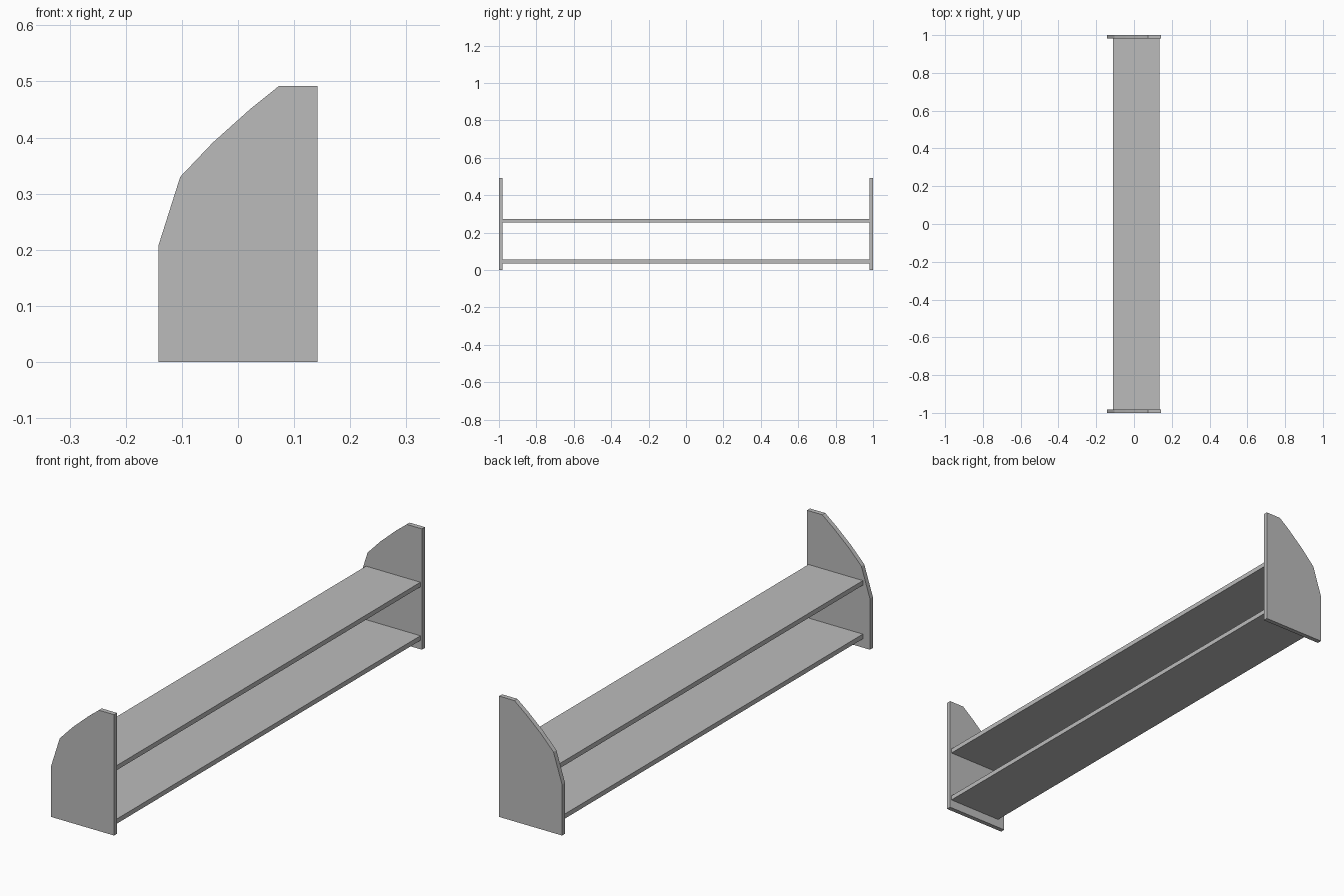
import bpy
import bmesh

cube = bpy.data.objects.get("Cube")
if cube:
    bpy.data.objects.remove(cube, do_unlink=True)

# One plain grey for the whole shelf unit
GREY = (0.5, 0.5, 0.5, 1.0)
grey = bpy.data.materials.new("plain_grey")
grey.use_nodes = True
grey.diffuse_color = GREY
grey.node_tree.nodes["Principled BSDF"].inputs["Base Color"].default_value = GREY

THICK = 0.019
HALF_LENGTH = 1.0


def board(name, profile, y_start, y_end):
    """Extrude an x-z outline along y into a flat-sided board."""
    bm = bmesh.new()
    face = bm.faces.new([bm.verts.new((x, y_start, z)) for x, z in profile])
    result = bmesh.ops.extrude_face_region(bm, geom=[face])
    moved = [v for v in result["geom"] if isinstance(v, bmesh.types.BMVert)]
    bmesh.ops.translate(bm, verts=moved, vec=(0, y_end - y_start, 0))
    bmesh.ops.recalc_face_normals(bm, faces=bm.faces)
    mesh = bpy.data.meshes.new(name)
    bm.to_mesh(mesh)
    bm.free()
    mesh.materials.append(grey)
    obj = bpy.data.objects.new(name, mesh)
    bpy.context.collection.objects.link(obj)
    return obj


# End panels with a faceted curved edge
panel_profile = [(-0.142, 0), (0.142, 0), (0.142, 0.492), (0.073, 0.492),
                 (0.022, 0.451), (-0.045, 0.391), (-0.103, 0.33), (-0.142, 0.207)]
inner = HALF_LENGTH - THICK
board("front_end_panel", panel_profile, -HALF_LENGTH, -inner)
board("back_end_panel", panel_profile, inner, HALF_LENGTH)

# Two long shelves between the panels
for name, z in (("lower_shelf", 0.036), ("upper_shelf", 0.254)):
    outline = [(-0.11, z), (0.135, z), (0.135, z + THICK), (-0.11, z + THICK)]
    board(name, outline, -inner, inner)
